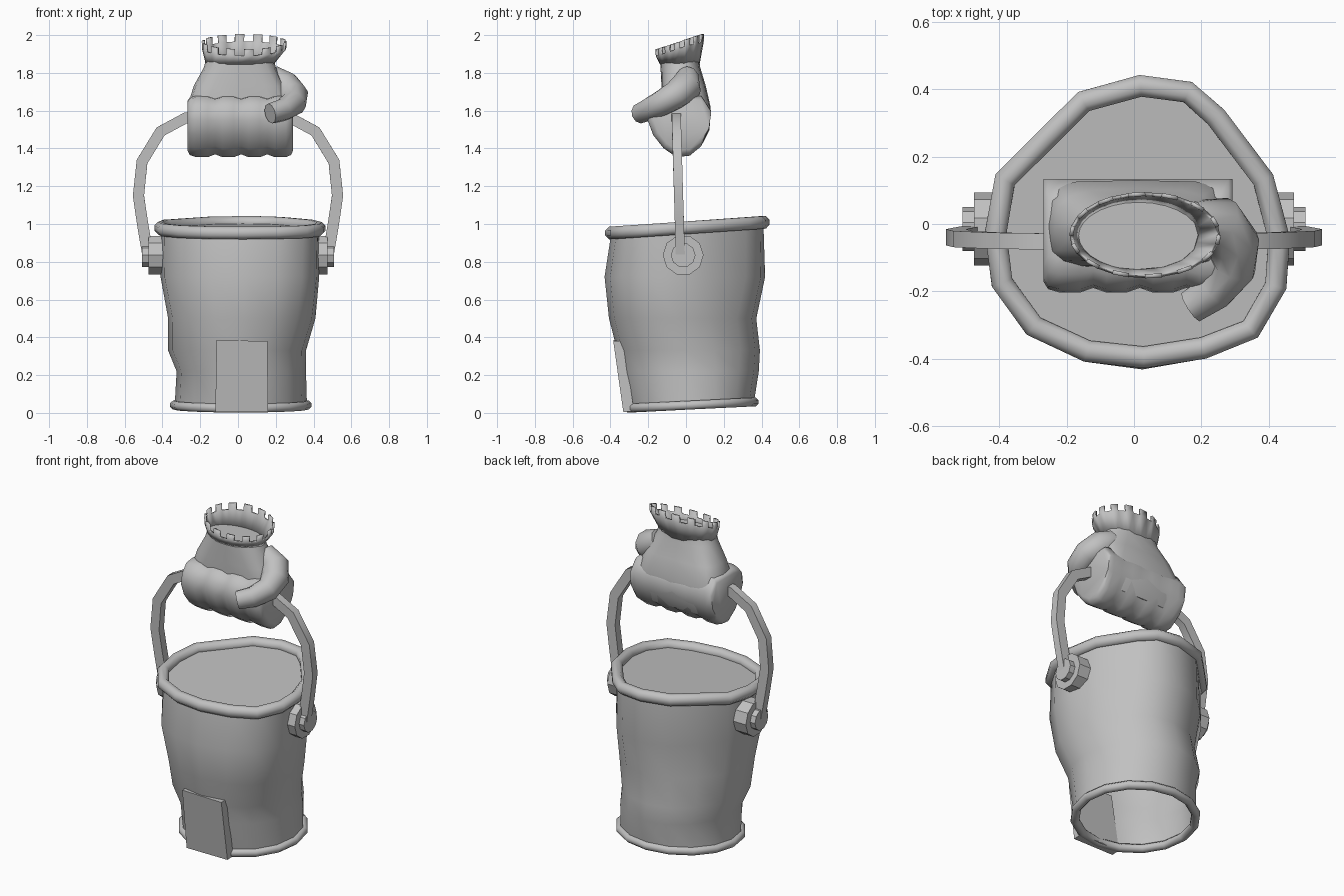
import bpy, bmesh, math
from mathutils import Vector

cube = bpy.data.objects.get("Cube")
if cube:
    bpy.data.objects.remove(cube, do_unlink=True)

mat = bpy.data.materials.new("plain grey")
mat.use_nodes = True
GREY = (0.53, 0.53, 0.53, 1)
mat.diffuse_color = GREY
mat.node_tree.nodes["Principled BSDF"].inputs["Base Color"].default_value = GREY


def finish(name, bm, angle=40):
    bmesh.ops.recalc_face_normals(bm, faces=bm.faces)
    mesh = bpy.data.meshes.new(name)
    bm.to_mesh(mesh)
    bm.free()
    mesh.materials.append(mat)
    ob = bpy.data.objects.new(name, mesh)
    bpy.context.collection.objects.link(ob)
    bpy.ops.object.select_all(action="DESELECT")
    ob.select_set(True)
    bpy.context.view_layer.objects.active = ob
    bpy.ops.object.shade_smooth_by_angle(angle=math.radians(angle))
    return ob


def loft(name, rings, caps=True, loop=False, angle=40):
    """Skin a row of equal point rings."""
    bm = bmesh.new()
    rows = [[bm.verts.new(p) for p in ring] for ring in rings]
    pairs = list(zip(rows, rows[1:]))
    if loop:
        pairs.append((rows[-1], rows[0]))
    n = len(rows[0])
    for a, b in pairs:
        for i in range(n):
            j = (i + 1) % n
            bm.faces.new((a[i], a[j], b[j], b[i]))
    if caps and not loop:
        bm.faces.new(rows[0])
        bm.faces.new(rows[-1])
    return finish(name, bm, angle)


def tube(name, path, radii, sides=8, loop=False, up=(0, 0, 1)):
    """Sweep a polygon along a path; radii are (sideways, upward) pairs."""
    pts = [Vector(p) for p in path]
    n, rings = len(pts), []
    for i, p in enumerate(pts):
        before = pts[i - 1] if loop or i else p
        after = pts[(i + 1) % n] if loop or i < n - 1 else p
        t = (after - before).normalized()
        side = t.cross(Vector(up)).normalized()
        top = side.cross(t)
        rs, ru = radii[i % len(radii)]
        turn = [math.tau * (k + 0.5) / sides for k in range(sides)]
        rings.append([p + side * rs * math.cos(a) + top * ru * math.sin(a) for a in turn])
    return loft(name, rings, loop=loop, angle=50)


# Uneven bucket outline, blended towards a circle lower down
OUTLINE = [(.02, .44), (.17, .42), (.26, .34), (.41, .14), (.46, -.05), (.45, -.2),
           (.37, -.34), (.22, -.4), (.03, -.43), (-.15, -.41), (-.32, -.33), (-.42, -.19),
           (-.44, -.03), (-.41, .14), (-.28, .27), (-.16, .39)]
COUNT = len(OUTLINE)


def section(z, x0, x1, y0, y1, blend, tilt=0.0):
    ring = []
    for i, (x, y) in enumerate(OUTLINE):
        a = math.tau * i / COUNT
        u = (x - .01) / .45 * blend + math.sin(a) * (1 - blend)
        v = y / .435 * blend + math.cos(a) * (1 - blend)
        px = (x0 + x1) / 2 + u * (x1 - x0) / 2
        py = (y0 + y1) / 2 + v * (y1 - y0) / 2
        ring.append((px, py, z + tilt * py))
    return ring


rim_ring = section(.98, -.41, .43, -.40, .405, 1, .07)
foot_ring = section(.04, -.335, .365, -.3, .36, 0, .05)

loft("bucket_wall", [
    foot_ring,
    section(.22, -.325, .36, -.345, .385, .1),
    section(.33, -.37, .36, -.365, .39, .3),
    section(.5, -.37, .41, -.41, .37, .5),
    section(.72, -.41, .43, -.435, .415, .8),
    rim_ring], caps=False, angle=60)
tube("bucket_rim", rim_ring, [(.035, .036)], loop=True)
tube("bucket_foot", foot_ring, [(.026, .025)], loop=True)

# Filled surface just inside the rim
bm = bmesh.new()
bm.faces.new([bm.verts.new((x, y, z - .005)) for x, y, z in rim_ring])
finish("bucket_filling", bm)

# Patch leaning against the front wall
loft("front_patch", [
    [(-.12, -.332, .005), (.16, -.332, .005), (.16, -.275, .008), (-.12, -.275, .008)],
    [(-.113, -.385, .385), (.155, -.385, .38), (.155, -.33, .38), (-.113, -.33, .385)]])


def disc(name, x0, x1, radius):
    def ring(x):
        turn = [math.tau * k / 10 for k in range(10)]
        return [(x, -.015 + radius * math.cos(a), .835 + radius * math.sin(a)) for a in turn]
    loft(name, [ring(x0), ring(x1)], angle=30)


# Handle mounts on both sides
for label, s in (("left", 1), ("right", -1)):
    disc(label + "_mount", s * .39, s * .475, .108)
    disc(label + "_pivot", s * .46, s * .508, .065)

# Flat strap handle passing through the fist
half = [(.478, .84), (.505, 1.0), (.527, 1.15), (.508, 1.33), (.41, 1.49), (.28, 1.56)]
arch = [(-x, z) for x, z in half] + [(0, 1.58)] + [(x, z) for x, z in reversed(half)]
tube("handle", [(x, -.03 - .03 * (z - .84), z) for x, z in arch],
     [(.042, .034)], sides=4, up=(0, 1, 0))


def rounded(z, x0, x1, y0, y1, power=.6, sides=16):
    ring = []
    for k in range(sides):
        c, s = math.cos(math.tau * k / sides), math.sin(math.tau * k / sides)
        u = math.copysign(abs(c) ** power, c)
        v = math.copysign(abs(s) ** power, s)
        ring.append(((x0 + x1) / 2 + u * (x1 - x0) / 2, (y0 + y1) / 2 + v * (y1 - y0) / 2, z))
    return ring


# Back of the hand, from wrist to knuckles
loft("hand_back", [
    rounded(1.87, -.17, .19, -.135, .07, .9),
    rounded(1.83, -.18, .2, -.135, .075, .8),
    rounded(1.73, -.235, .25, -.13, .105),
    rounded(1.62, -.268, .28, -.13, .13, .45),
    rounded(1.5, -.265, .285, -.12, .125, .5),
    rounded(1.43, -.25, .27, -.1, .09, .5)], angle=60)

# Four curled fingers, one swollen ring per knuckle
FIST = [(.133, 1.6), (.122, 1.5), (.08, 1.41), (.02, 1.36), (-.05, 1.352), (-.12, 1.4),
        (-.175, 1.47), (-.205, 1.55), (-.195, 1.62), (-.15, 1.672), (-.1, 1.68), (.08, 1.68)]
stations = [(-.268, .8), (-.255, .93)]
for f in range(4):
    mid = -.19 + f * .138
    stations += [(mid - .03, .99), (mid + .03, .99)]
    stations.append((mid + .069, .91) if f < 3 else (.28, .93))
stations.append((.292, .8))
loft("curled_fingers", [[(x, -.035 + (y + .035) * (s if y < 0 else 1), 1.54 + (z - 1.54) * s)
                         for y, z in FIST] for x, s in stations], angle=60)

# Thumb wrapped round to the front
tube("thumb", [(.17, .01, 1.775), (.25, .0, 1.725), (.295, -.06, 1.68), (.295, -.13, 1.64),
               (.24, -.2, 1.605), (.17, -.245, 1.585)],
     [(.06, .07), (.085, .085), (.08, .075), (.068, .068), (.058, .06), (.052, .054)], sides=10)

# Flared cuff with a ragged, notched edge
SEGS = 28


def cuff_point(i, t, extra=0.0):
    a = math.tau * i / SEGS
    x = .01 + .022 * t + (.18 + .043 * t) * math.cos(a)
    y = -.033 + (.105 + .022 * t) * math.sin(a)
    return (x, y, 1.845 + t * (.083 + .3 * (y + .03)) + extra)


bm = bmesh.new()
for i in range(SEGS):
    low = [cuff_point(i, 0), cuff_point(i + 1, 0)]
    high = [cuff_point(i + 1, 1), cuff_point(i, 1)]
    bm.faces.new([bm.verts.new(p) for p in low + high])
    if i % 2:
        tooth = [cuff_point(i, 1.05, .034), cuff_point(i + 1, 1.05, .034)]
        bm.faces.new([bm.verts.new(p) for p in high[::-1] + tooth[::-1]])
bmesh.ops.remove_doubles(bm, verts=bm.verts, dist=.0005)
cuff = finish("cuff", bm)
shell = cuff.modifiers.new("thickness", "SOLIDIFY")
shell.thickness = .012
